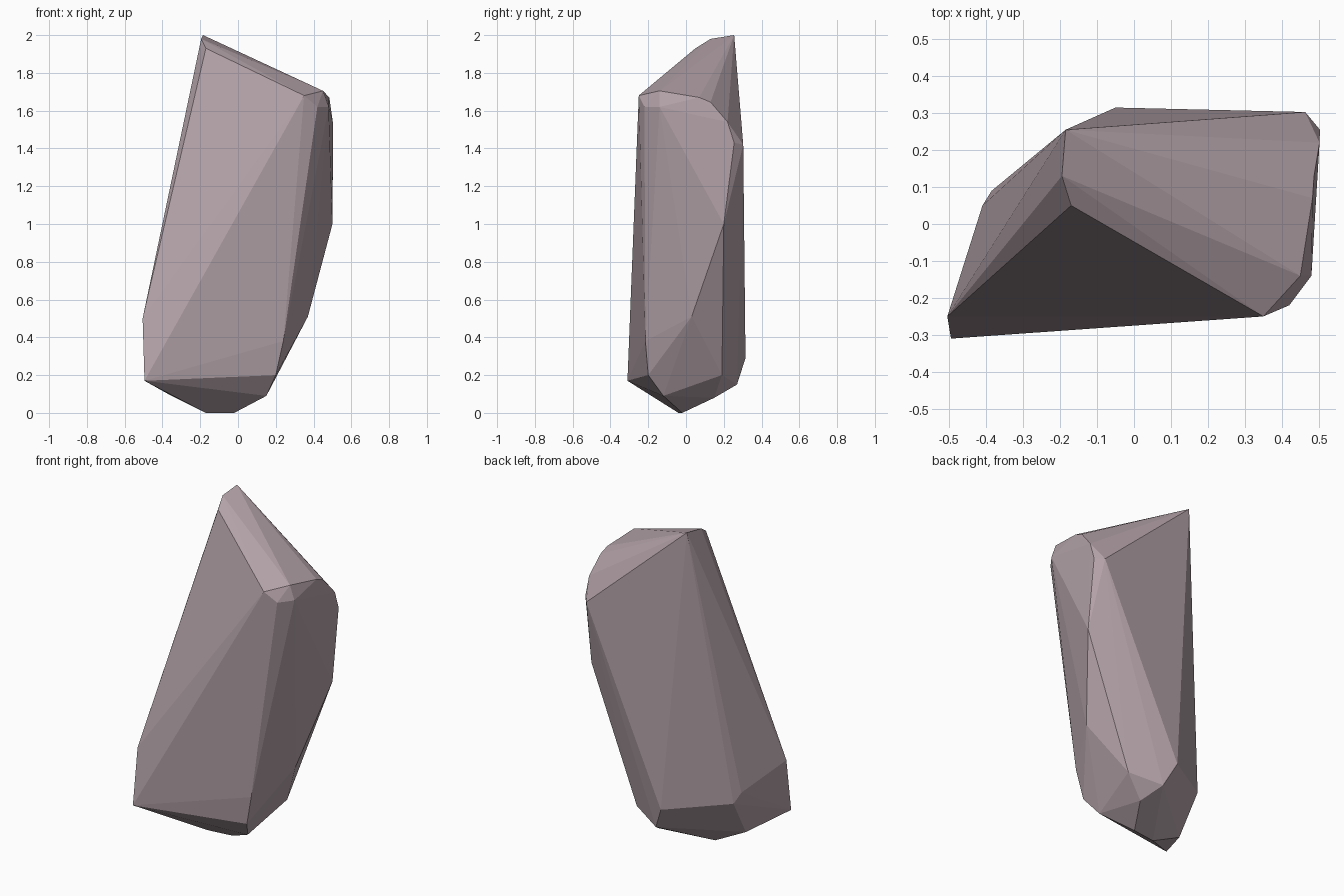
import bpy
import bmesh

# Corner points of the boulder, grouped from base to peak
base = [(-0.17, -0.04, 0.0), (-0.02, -0.02, 0.0), (-0.37, -0.05, 0.10),
        (0.15, -0.12, 0.09), (0.08, 0.15, 0.08), (0.015, 0.27, 0.15)]
lower = [(-0.495, -0.31, 0.17), (-0.505, -0.25, 0.50), (-0.41, 0.05, 0.39),
         (-0.385, 0.09, 0.33), (-0.05, 0.315, 0.29), (0.20, 0.19, 0.20),
         (0.20, -0.20, 0.20), (0.24, -0.215, 0.38), (0.37, 0.03, 0.51)]
shoulder = [(0.50, 0.20, 1.00), (0.503, 0.255, 1.43), (0.463, 0.303, 1.42),
            (0.502, 0.22, 1.54), (0.487, 0.13, 1.645), (0.483, 0.07, 1.67),
            (0.48, -0.14, 1.62), (0.45, -0.14, 1.705), (0.42, -0.22, 1.62),
            (0.35, -0.25, 1.68)]
peak = [(-0.17, 0.05, 1.93), (-0.195, 0.13, 1.98), (-0.185, 0.255, 2.0)]

# Faceted stone skin wrapped around the corners
bm = bmesh.new()
for p in base + lower + shoulder + peak:
    bm.verts.new(p)
hull = bmesh.ops.convex_hull(bm, input=bm.verts[:])
unused = {g for g in hull["geom_interior"] + hull["geom_unused"]
          if isinstance(g, bmesh.types.BMVert)}
bmesh.ops.delete(bm, geom=list(unused), context="VERTS")
bmesh.ops.recalc_face_normals(bm, faces=bm.faces[:])

mesh = bpy.data.meshes.new("standing_stone")
bm.to_mesh(mesh)
bm.free()
stone = bpy.data.objects.new("standing_stone", mesh)
bpy.context.collection.objects.link(stone)

# Mauve-grey stone colour
mat = bpy.data.materials.new("stone")
mat.diffuse_color = (0.45, 0.36, 0.39, 1.0)
mesh.materials.append(mat)
